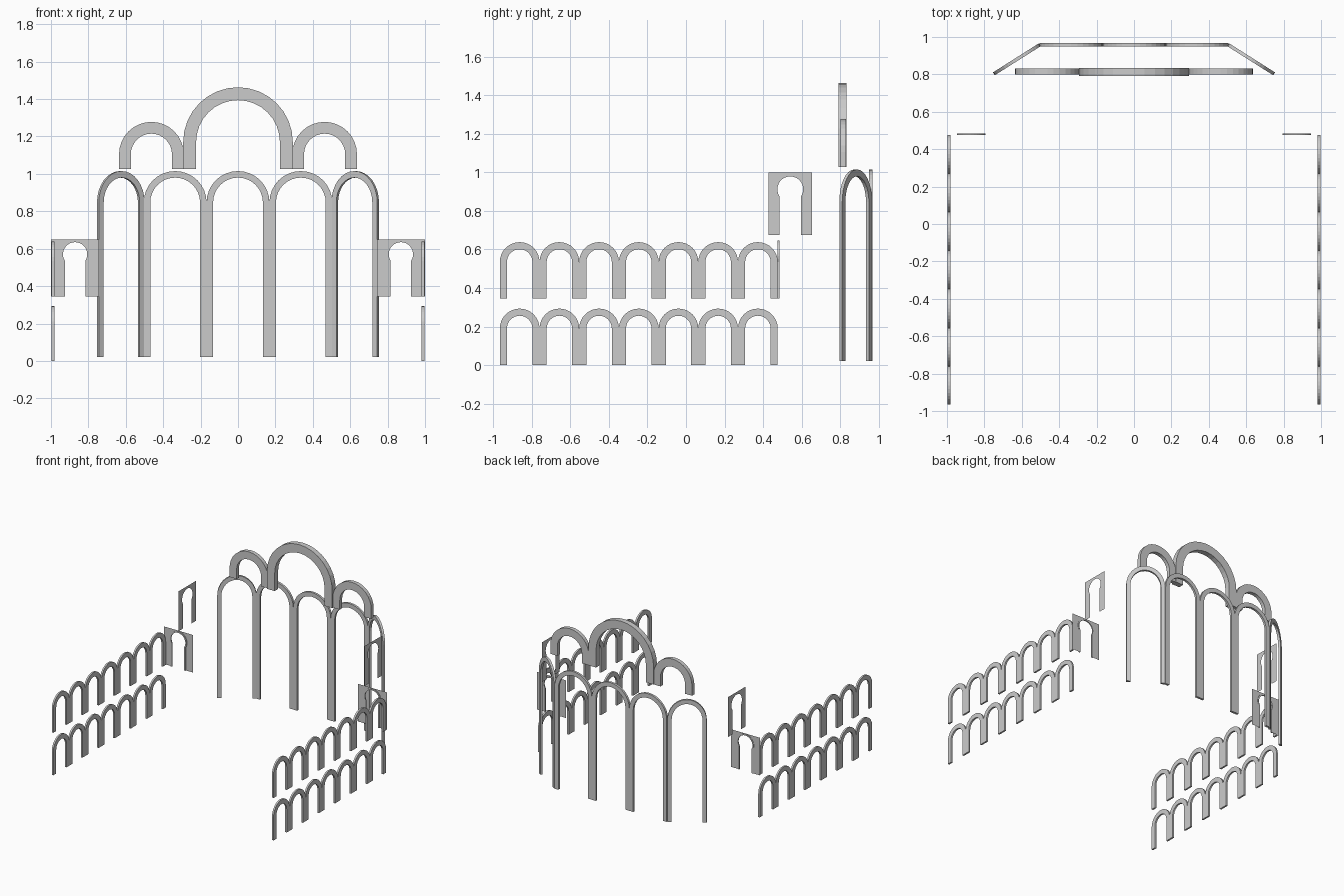
import bpy, bmesh
from math import pi, sin, cos, asin, atan2, hypot

if "Cube" in bpy.data.objects:
    bpy.data.objects.remove(bpy.data.objects["Cube"])


def slab(name, profile, x, y, depth, angle=0.0, mirror=False):
    """Upright plate: profile (u, z) placed at plan point x, y, u axis turned by
    angle, thickness centred on that line. depth 0 gives a single sheet."""
    ux, uy = cos(angle), sin(angle)
    bm = bmesh.new()

    def ring(off):
        return [bm.verts.new((x + u * ux - off * uy, y + u * uy + off * ux, z))
                for u, z in profile]

    front = ring(-depth / 2)
    bm.faces.new(front)
    if depth:
        back = ring(depth / 2)
        bm.faces.new(back[::-1])
        n = len(front)
        for i in range(n):
            j = (i + 1) % n
            bm.faces.new((front[j], front[i], back[i], back[j]))
        bmesh.ops.recalc_face_normals(bm, faces=bm.faces)
    me = bpy.data.meshes.new(name)
    bm.to_mesh(me)
    bm.free()
    ob = bpy.data.objects.new(name, me)
    bpy.context.collection.objects.link(ob)
    if mirror:
        ob.modifiers.new("mirror", 'MIRROR').use_mirror_merge = False
    return ob


def arc(cx, cz, rx, rz, a0, a1, n):
    return [(cx + rx * cos(a0 + (a1 - a0) * i / n), cz + rz * sin(a0 + (a1 - a0) * i / n))
            for i in range(n + 1)]


def arcade(base, spring, half, inner, rz=None, rzi=None, count=1, n=16):
    """Outline of a run of round arches sharing their pillars."""
    rz, rzi = rz or half, rzi or inner
    centres = [(2 * i + 1 - count) * half for i in range(count)]
    pts = [(centres[0] - half, base)]
    for k, c in enumerate(centres):
        a = arc(c, spring, half, rz, pi, 0, n)
        pts += a if k == 0 else a[1:]
    pts.append((centres[-1] + half, base))
    for c in reversed(centres):
        pts.append((c + inner, base))
        pts += arc(c, spring, inner, rzi, 0, pi, n)
        pts.append((c - inner, base))
    return pts


def horseshoe(base, cz, r, ledge):
    """Open horseshoe outline from right foot over the top to left foot."""
    a = asin((ledge - cz) / r)
    curve = arc(0, cz, r, r, a, pi - a, 20)
    return [(curve[0][0], base)] + curve + [(curve[-1][0], base)]


def panel(base, top, half, hole):
    return [(-half, base), (-half, top), (half, top), (half, base)] + hole


# Side galleries: two storeys of seven arches
for name, z in (("lower_gallery", 0.0), ("upper_gallery", 0.345)):
    slab(name, arcade(z, z + 0.19, 0.103, 0.066, count=7), 0.989, -0.245, 0.014,
         angle=pi / 2, mirror=True)

# Tall arches at the back
tall = arcade(0.02, 0.847, 0.168, 0.133)
slab("tall_arch_middle", tall, 0, 0.958, 0.018)
slab("tall_arch_side", tall, 0.336, 0.958, 0.018, mirror=True)

# Narrower angled tall arches at both ends
x0, y0, x1, y1 = 0.504, 0.958, 0.749, 0.803
slab("tall_arch_angled", arcade(0.02, 0.847, hypot(x1 - x0, y1 - y0) / 2, 0.114, 0.168, 0.133),
     (x0 + x1) / 2, (y0 + y1) / 2, 0.018, angle=atan2(y1 - y0, x1 - x0), mirror=True)

# Crowning arches
slab("crown_arch_middle", arcade(1.027, 1.17, 0.293, 0.224), 0, 0.812, 0.044)
slab("crown_arch_side", arcade(1.027, 1.105, 0.173, 0.11), 0.463, 0.816, 0.031, mirror=True)

# Horseshoe doorway sheets with a raised rim
hole = horseshoe(0.345, 0.57, 0.065, 0.535)
rim = horseshoe(0.345, 0.57, 0.0765, 0.535)
slab("doorway_panel", panel(0.345, 0.65, 0.129, hole), 0.871, 0.482, 0, mirror=True)
slab("doorway_rim", rim + hole[::-1], 0.871, 0.48, 0.009, mirror=True)

# Higher doorway sheets facing sideways
slab("high_doorway_panel", panel(0.676, 1.0, 0.112, horseshoe(0.676, 0.912, 0.067, 0.875)),
     0.834, 0.541, 0, angle=pi / 2, mirror=True)
